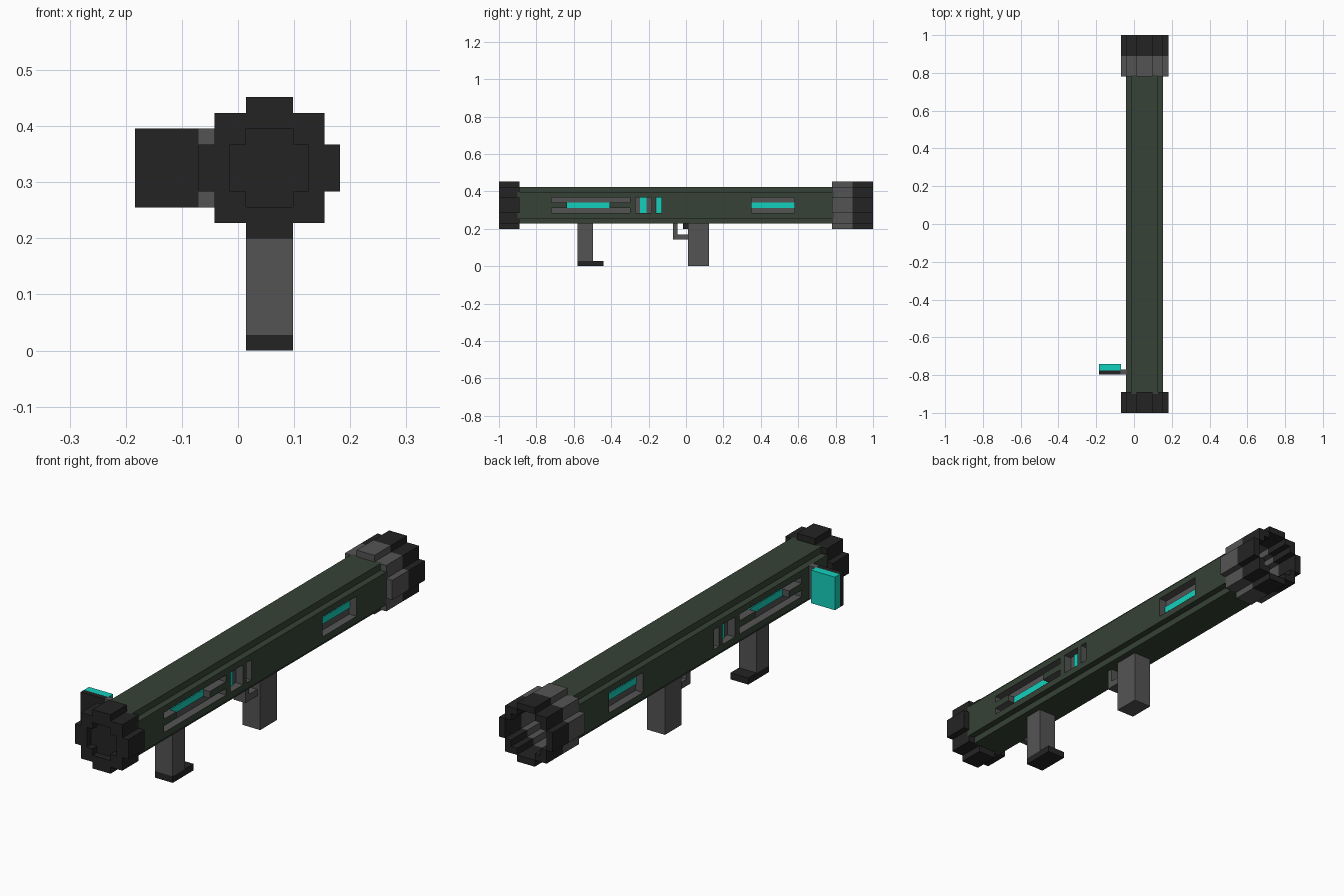
import bpy, bmesh
from mathutils import Vector

if "Cube" in bpy.data.objects:
    bpy.data.objects.remove(bpy.data.objects["Cube"])

CX, CZ = 0.056, 0.3255      # tube axis


def material(name, rgb):
    m = bpy.data.materials.new(name)
    lin = [((c / 255 + 0.055) / 1.055) ** 2.4 for c in rgb]
    m.diffuse_color = (*lin, 1)
    m.use_nodes = True
    m.node_tree.nodes["Principled BSDF"].inputs["Base Color"].default_value = m.diffuse_color
    return m


GREEN = material("dark green", (54, 66, 54))
GREY = material("mid grey", (84, 84, 84))
BLACK = material("near black", (36, 36, 36))
TEAL = material("bright teal", (20, 208, 188))


def prism(name, pts, axis, lo, hi, mat):
    """Extrude a 2D profile along x (pts = y,z) or y (pts = x,z)."""
    bm = bmesh.new()
    put = (lambda p: (lo, *p)) if axis == 'x' else (lambda p: (p[0], lo, p[1]))
    face = bm.faces.new([bm.verts.new(put(p)) for p in pts])
    new = bmesh.ops.extrude_face_region(bm, geom=[face])["geom"]
    d = Vector((hi - lo, 0, 0) if axis == 'x' else (0, hi - lo, 0))
    bmesh.ops.translate(bm, vec=d, verts=[v for v in new if isinstance(v, bmesh.types.BMVert)])
    bmesh.ops.recalc_face_normals(bm, faces=bm.faces)
    me = bpy.data.meshes.new(name)
    bm.to_mesh(me)
    bm.free()
    me.materials.append(mat)
    ob = bpy.data.objects.new(name, me)
    bpy.context.collection.objects.link(ob)
    return ob


def rect(a0, a1, b0, b1):
    return [(a0, b0), (a1, b0), (a1, b1), (a0, b1)]


def box(name, x0, x1, y0, y1, z0, z1, mat):
    return prism(name, rect(y0, y1, z0, z1), 'x', x0, x1, mat)


def stepped(quarter):
    """Mirror a first-quadrant staircase into a full round-ish profile."""
    q, r = quarter, quarter[::-1]
    loop = q + [(x, -z) for x, z in r] + [(-x, -z) for x, z in q] + [(-x, z) for x, z in r]
    return [(CX + x, CZ + z) for x, z in loop]


def cut(ob, cutters):
    for c in cutters:
        c.hide_render = True
        m = ob.modifiers.new("cut", 'BOOLEAN')
        m.object, m.operation, m.solver = c, 'DIFFERENCE', 'EXACT'
    bpy.context.view_layer.update()
    ev = ob.evaluated_get(bpy.context.evaluated_depsgraph_get())
    me = bpy.data.meshes.new_from_object(ev)
    ob.modifiers.clear()
    ob.data = me
    for c in cutters:
        bpy.data.objects.remove(c)


# cross-sections
RIM = stepped([(.042, .126), (.042, .098), (.098, .098), (.098, .042), (.126, .042)])
TUBE = stepped([(.07, .098), (.07, .07), (.098, .07)])
MUZZLE = stepped([(.042, .07), (.042, .042), (.07, .042)])
BORE = stepped([(.042, .098), (.042, .07), (.07, .07), (.07, .042), (.098, .042)])

# tube with recessed side windows
tube = prism("tube", TUBE, 'y', -0.9, 0.79, GREEN)
Z0, Z1, Z2, Z3 = 0.283, 0.311, 0.340, 0.368
long_slot = [(-.72, Z0), (-.30, Z0), (-.30, Z1), (-.41, Z1), (-.41, Z2), (-.30, Z2),
             (-.30, Z3), (-.72, Z3), (-.72, Z2), (-.635, Z2), (-.635, Z1), (-.72, Z1)]
windows = [long_slot, rect(-.27, -.185, Z0, Z3), rect(-.162, -.13, Z0, Z3),
           rect(.35, .58, Z0, Z3)]
lights = [(-.635, -.41, Z1, Z2), (-.245, -.21, Z0, Z3), (-.157, -.13, Z0, Z3),
          (.35, .58, Z1, Z2)]
DEPTH = 0.035
cutters = []
for s in (-1, 1):
    side = "right" if s > 0 else "left"
    floor = CX + s * (0.098 - DEPTH)
    for w in windows:
        cutters.append(prism("window_cutter", w, 'x', *sorted((floor, CX + s * 0.15)), GREY))
    # glowing strips on the window floors
    for i, l in enumerate(lights):
        xs = sorted((floor - s * 0.002, floor + s * 0.004))
        prism(f"light_strip_{side}_{i + 1}", rect(*l), 'x', *xs, TEAL)
cut(tube, cutters)
tube.data.materials.clear()
tube.data.materials.append(GREEN)
tube.data.materials.append(GREY)
for p in tube.data.polygons:      # window walls and floors are grey
    c = p.center
    inside = abs(c.x - CX) < 0.097 and abs(c.z - CZ) < 0.05 and abs(c.y) < 0.75
    p.material_index = 1 if inside else 0

# front rim with shallow muzzle recess
front_rim = prism("front_rim", RIM, 'y', -1, -0.89, BLACK)
cut(front_rim, [prism("muzzle_cutter", MUZZLE, 'y', -1.1, -0.97, BLACK)])

# rear rims with open bore
rear_collar = prism("rear_collar", RIM, 'y', 0.78, 0.89, GREY)
cut(rear_collar, [prism("bore_cutter", BORE, 'y', 0.795, 1.1, GREY)])
rear_rim = prism("rear_rim", RIM, 'y', 0.89, 1, BLACK)
cut(rear_rim, [prism("bore_cutter", BORE, 'y', 0.7, 1.1, BLACK)])

# grips and trigger
GX0, GX1 = 0.014, 0.098
box("rear_grip", GX0, GX1, 0.01, 0.122, 0, 0.229, GREY)
box("front_grip", GX0, GX1, -0.58, -0.497, 0.028, 0.229, GREY)
box("front_grip_foot", GX0, GX1, -0.58, -0.44, 0, 0.028, BLACK)
guard = [(-.07, .229), (-.07, .142), (.01, .142), (.01, .17), (-.045, .17), (-.045, .229)]
prism("trigger_guard", guard, 'x', 0.028, 0.084, GREY)
box("trigger", 0.042, 0.07, -0.015, 0.01, 0.2, 0.229, BLACK)

# side sight on the left
box("sight_arm", -0.072, -0.04, -0.797, -0.77, 0.255, 0.396, GREY)
box("sight_back", -0.184, -0.07, -0.798, -0.775, 0.255, 0.396, BLACK)
box("sight_screen", -0.184, -0.07, -0.775, -0.742, 0.255, 0.396, TEAL)
